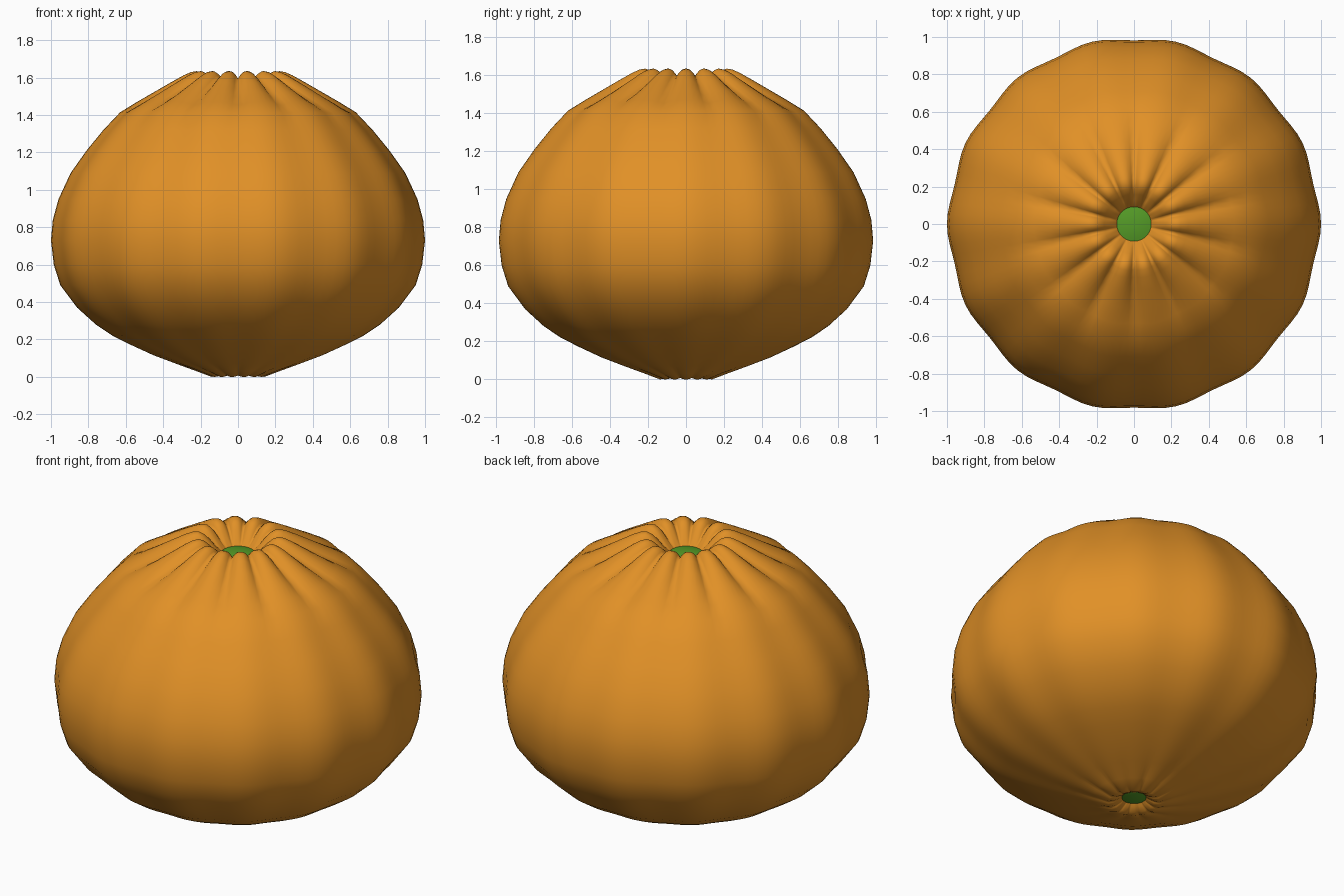
import bpy
import math

cube = bpy.data.objects.get("Cube")
if cube:
    bpy.data.objects.remove(cube, do_unlink=True)

PLEATS = 14
SEGMENTS = PLEATS * 8


def make_material(name, color):
    mat = bpy.data.materials.new(name)
    mat.use_nodes = True
    mat.diffuse_color = color
    mat.node_tree.nodes["Principled BSDF"].inputs["Base Color"].default_value = color
    return mat


def make_object(name, verts, faces, mat):
    mesh = bpy.data.meshes.new(name)
    mesh.from_pydata(verts, [], faces)
    mesh.materials.append(mat)
    mesh.update()
    mesh.shade_smooth()
    obj = bpy.data.objects.new(name, mesh)
    bpy.context.collection.objects.link(obj)
    return obj


def lathe_faces(rings):
    faces = []
    for i in range(rings - 1):
        for j in range(SEGMENTS):
            k = (j + 1) % SEGMENTS
            a, b = i * SEGMENTS, (i + 1) * SEGMENTS
            faces.append((a + j, a + k, b + k, b + j))
    return faces


def pleated_lathe(name, profile, mat):
    """Revolve (radius, height, pleat depth) points, sinking a crease between lobes."""
    verts = []
    for radius, height, depth in profile:
        for j in range(SEGMENTS):
            angle = math.tau * j / SEGMENTS
            lobe = abs(math.cos(angle * PLEATS / 2))
            r = radius * (1 - 0.018 * (1 - lobe * lobe))
            z = height - depth * (1 - lobe) ** 1.3
            verts.append((r * math.cos(angle), r * math.sin(angle), z))
    return make_object(name, verts, lathe_faces(len(profile)), mat)


def domed_cap(name, radius, height, bulge, mat):
    """A shallow dome; a negative bulge faces it downwards."""
    verts, steps = [], 5
    for i in range(steps):
        t = 1 - i / steps
        for j in range(SEGMENTS):
            angle = math.tau * j / SEGMENTS
            verts.append((radius * t * math.cos(angle), radius * t * math.sin(angle),
                          height + bulge * (1 - t * t)))
    faces = lathe_faces(steps)
    last = (steps - 1) * SEGMENTS
    faces.append(tuple(range(last, last + SEGMENTS)))
    if bulge < 0:
        faces = [tuple(reversed(f)) for f in faces]
    return make_object(name, verts, faces, mat)


orange = make_material("orange peel", (0.75, 0.28, 0.02, 1))
green = make_material("stem green", (0.09, 0.33, 0.02, 1))

# Peel, from the dimple underneath to the sunken crown
peel_profile = [
    (0.06, 0.04, 0), (0.08, 0.02, -0.006), (0.11, 0.005, -0.008), (0.14, 0, -0.008),
    (0.22, 0.03, -0.005), (0.33, 0.07, 0), (0.45, 0.115, 0), (0.57, 0.17, 0),
    (0.67, 0.22, 0), (0.76, 0.28, 0), (0.86, 0.37, 0), (0.95, 0.49, 0),
    (0.985, 0.6, 0), (1, 0.73, 0), (0.99, 0.84, 0), (0.96, 0.95, 0),
    (0.895, 1.09, 0), (0.81, 1.21, 0), (0.72, 1.32, 0), (0.63, 1.415, 0.004),
    (0.54, 1.47, 0.018), (0.45, 1.522, 0.03), (0.36, 1.574, 0.038),
    (0.29, 1.613, 0.042), (0.25, 1.63, 0.042), (0.22, 1.635, 0.04),
    (0.19, 1.622, 0.036), (0.16, 1.595, 0.028), (0.13, 1.56, 0.018),
    (0.1, 1.53, 0.006), (0.08, 1.5, 0),
]
pleated_lathe("fruit_peel", peel_profile, orange)

# Stem scar in the crown and blossom scar underneath
domed_cap("stem_scar", 0.092, 1.525, 0.012, green)
domed_cap("blossom_scar", 0.068, 0.035, -0.008, green)
